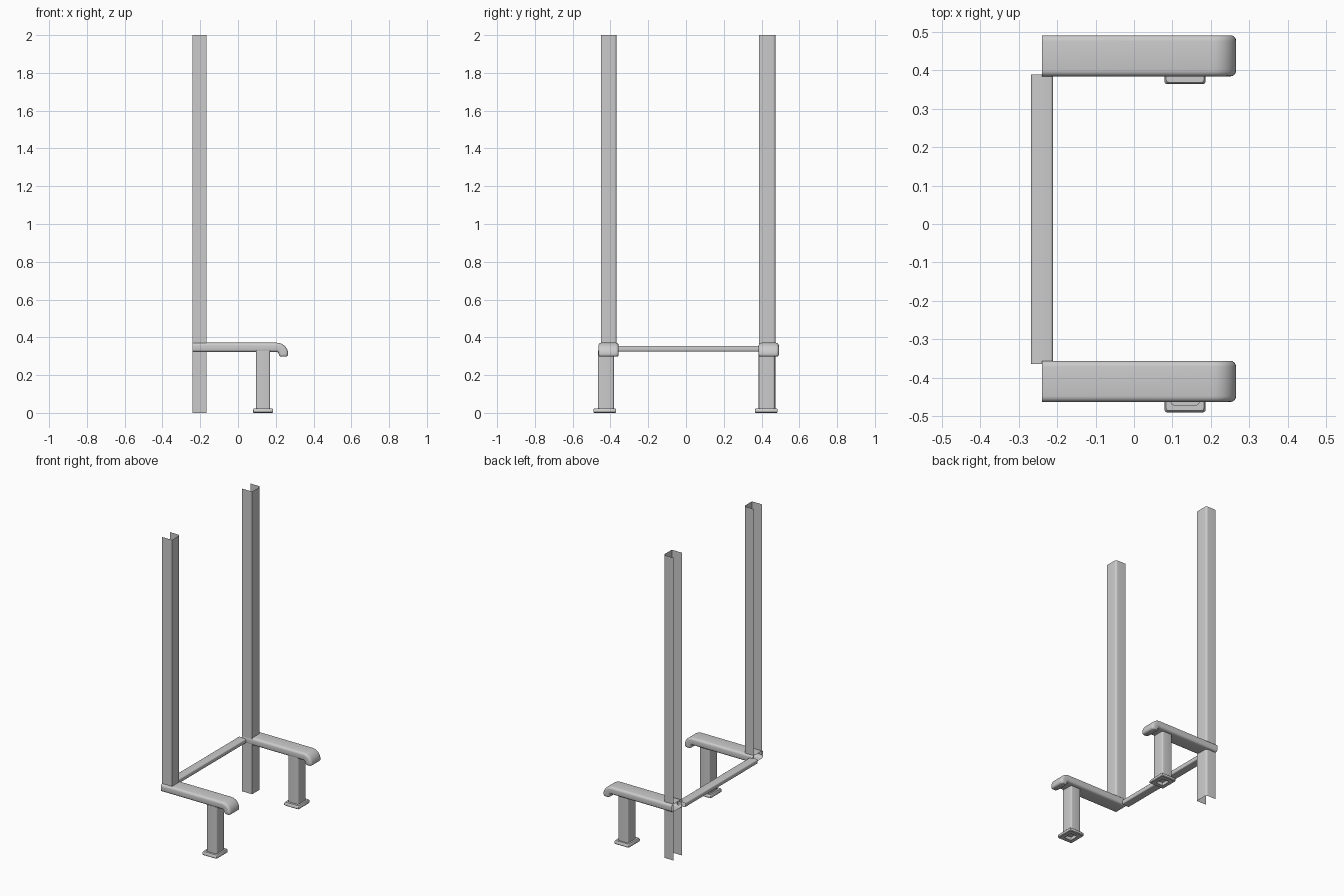
import bpy, bmesh, math
from math import sin, cos, pi
from mathutils import Vector

cube = bpy.data.objects.get("Cube")
if cube:
    bpy.data.objects.remove(cube, do_unlink=True)


def loft(name, rings, closed=True, cap_start=False, cap_end=False):
    """Skin a list of equally long point rings into one object."""
    bm = bmesh.new()
    rows = [[bm.verts.new(p) for p in ring] for ring in rings]
    count = len(rows[0])
    for a, b in zip(rows, rows[1:]):
        for i in range(count if closed else count - 1):
            j = (i + 1) % count
            bm.faces.new((a[i], a[j], b[j], b[i]))
    if cap_start:
        bm.faces.new(rows[0][::-1])
    if cap_end:
        bm.faces.new(rows[-1])
    bmesh.ops.recalc_face_normals(bm, faces=bm.faces)
    mesh = bpy.data.meshes.new(name)
    bm.to_mesh(mesh)
    bm.free()
    mesh.shade_smooth()
    mesh.set_sharp_from_angle(angle=math.radians(35))
    obj = bpy.data.objects.new(name, mesh)
    bpy.context.collection.objects.link(obj)
    return obj


def rounded_rect(w, h, r, steps=4):
    """Outline of a rounded rectangle with half sizes w and h."""
    pts = []
    for k, (sx, sy) in enumerate([(1, 1), (-1, 1), (-1, -1), (1, -1)]):
        for s in range(steps + 1):
            a = (k + s / steps) * pi / 2
            pts.append((sx * (w - r) + r * cos(a), sy * (h - r) + r * sin(a)))
    return pts


def level(outline, cx, cy, z):
    return [Vector((cx + u, cy + v, z)) for u, v in outline]


def post(name, y0, y1, z0, z1=2.0):
    """Sheet channel, open at the rear, with one rounded edge."""
    back, front, r = -0.24, -0.167, 0.014
    outline = [(back, y0), (front, y0)]
    for s in range(6):
        a = s / 5 * pi / 2
        outline.append((front - r + r * cos(a), y1 - r + r * sin(a)))
    outline.append((back, y1))
    loft(name, [level(outline, 0, 0, z) for z in (z0, z1)], closed=False)


def arm(name, y):
    """Rounded bar, open at the rear, curling down at the tip."""
    outline = rounded_rect(0.0535, 0.025, 0.015)
    bend_x, bend_z, radius = 0.205, 0.3105, 0.036

    def ring(x, z, turn, scale=1.0, inset=0.0):
        return [Vector((x + v * scale * sin(turn),
                        y + u * (1 - inset),
                        z + v * scale * cos(turn))) for u, v in outline]

    rings = [ring(-0.24, bend_z + radius, 0)]
    for s in range(9):
        a = s / 8 * pi / 2
        rings.append(ring(bend_x + radius * sin(a), bend_z + radius * cos(a), a))
    # Rounded tip
    for s in range(1, 4):
        a = s / 4 * pi / 2
        rings.append(ring(bend_x + radius, bend_z - 0.014 * sin(a), pi / 2,
                          0.4 + 0.6 * cos(a), 0.2 * (1 - cos(a))))
    loft(name, rings, cap_end=True)


def leg(name, x, y):
    outline = rounded_rect(0.0375, 0.042, 0.009)
    loft(name, [level(outline, x, y, z) for z in (0.02, 0.33)])


def foot(name, x, y):
    """Flared base plate with a square recess underneath."""
    steps = [(0.026, 0.03, 0.02), (0.026, 0.03, 0), (0.05, 0.056, 0),
             (0.0535, 0.0605, 0.004), (0.0535, 0.0605, 0.016),
             (0.049, 0.056, 0.023), (0.036, 0.041, 0.023)]
    rings = [level(rounded_rect(w, h, 0.006, 2), x, y, z) for w, h, z in steps]
    loft(name, rings, cap_start=True)


# Side frames: arm centre, post edges, post base, leg centre, foot centre
sides = {
    "left": (0.438, 0.386, 0.474, 0.0, 0.427, 0.425),
    "right": (-0.41, -0.45, -0.367, 0.345, -0.424, -0.43),
}
for side, (arm_y, y0, y1, base, leg_y, foot_y) in sides.items():
    post(side + "_rear_post", y0, y1, base)
    arm(side + "_arm", arm_y)
    leg(side + "_front_leg", 0.133, leg_y)
    foot(side + "_foot", 0.133, foot_y)

# Cross bar joining the two frames, open at both ends
bar = rounded_rect(0.0285, 0.0145, 0.007)
loft("cross_bar", [[Vector((-0.2395 + u, y, 0.34 + v)) for u, v in bar]
                   for y in (-0.365, 0.39)])
